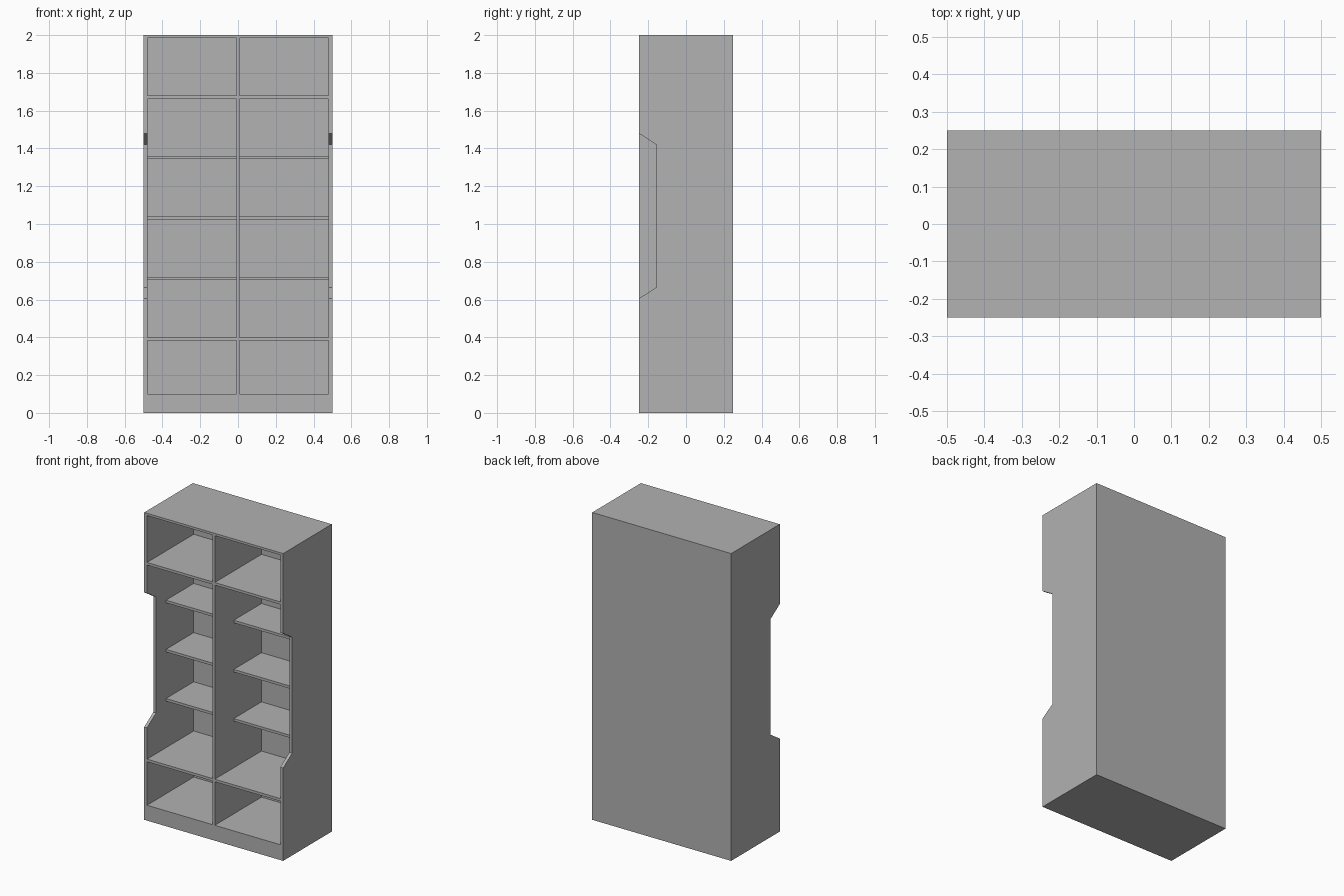
import bpy
import bmesh

if "Cube" in bpy.data.objects:
    bpy.data.objects.remove(bpy.data.objects["Cube"], do_unlink=True)

# Overall sizes
HALF_W, HALF_D, HEIGHT = 0.5, 0.25, 2.0
INNER_X, DIVIDER_X = 0.48, 0.008
BACK_Y = 0.23
FLOOR_Z, CEILING_Z = 0.1, 1.985
SHELF_T = 0.017

grey = bpy.data.materials.new("plain grey")
grey.use_nodes = True
color = (0.445, 0.445, 0.445, 1)
grey.diffuse_color = color
grey.node_tree.nodes["Principled BSDF"].inputs["Base Color"].default_value = color


def prism(name, profile, x0, x1):
    """Extrude a (y, z) outline along x."""
    bm = bmesh.new()
    face = bm.faces.new([bm.verts.new((x0, y, z)) for y, z in profile])
    ext = bmesh.ops.extrude_face_region(bm, geom=[face])
    verts = [g for g in ext["geom"] if isinstance(g, bmesh.types.BMVert)]
    bmesh.ops.translate(bm, verts=verts, vec=(x1 - x0, 0, 0))
    bmesh.ops.recalc_face_normals(bm, faces=bm.faces)
    mesh = bpy.data.meshes.new(name)
    bm.to_mesh(mesh)
    bm.free()
    mesh.materials.append(grey)
    obj = bpy.data.objects.new(name, mesh)
    bpy.context.collection.objects.link(obj)
    return obj


def box(name, x0, x1, y0, y1, z0, z1):
    return prism(name, [(y0, z0), (y1, z0), (y1, z1), (y0, z1)], x0, x1)


def cut(target, cutter):
    """Subtract the cutter from the target and remove it."""
    cutter.hide_render = True
    mod = target.modifiers.new("cut", "BOOLEAN")
    mod.operation = "DIFFERENCE"
    mod.solver = "EXACT"
    mod.object = cutter
    bpy.context.view_layer.objects.active = target
    bpy.ops.object.modifier_apply(modifier=mod.name)
    bpy.data.objects.remove(cutter, do_unlink=True)


# Cabinet body: one block with two open bays and a grip notch in each side
body = box("cabinet_body", -HALF_W, HALF_W, -HALF_D, HALF_D, 0, HEIGHT)
notch = [(-0.27, 0.592), (-0.157, 0.665), (-0.157, 1.42), (-0.27, 1.493)]
for side in (-1, 1):
    bay_x = sorted((side * DIVIDER_X, side * INNER_X))
    cut(body, box("bay_cutter", *bay_x, -0.3, BACK_Y, FLOOR_Z, CEILING_Z))
    notch_x = sorted((side * 0.47, side * 0.52))
    cut(body, prism("notch_cutter", notch, *notch_x))

# Shelves: outer ones reach the front, the middle three are set back
for label, side in (("right", -1), ("left", 1)):
    bay_x = sorted((side * DIVIDER_X, side * INNER_X))
    for i in range(5):
        top = 0.4 + 0.32 * i
        front = -HALF_D if i in (0, 4) else -0.055
        box(f"{label}_shelf_{i + 1}", *bay_x, front, BACK_Y, top - SHELF_T, top)
